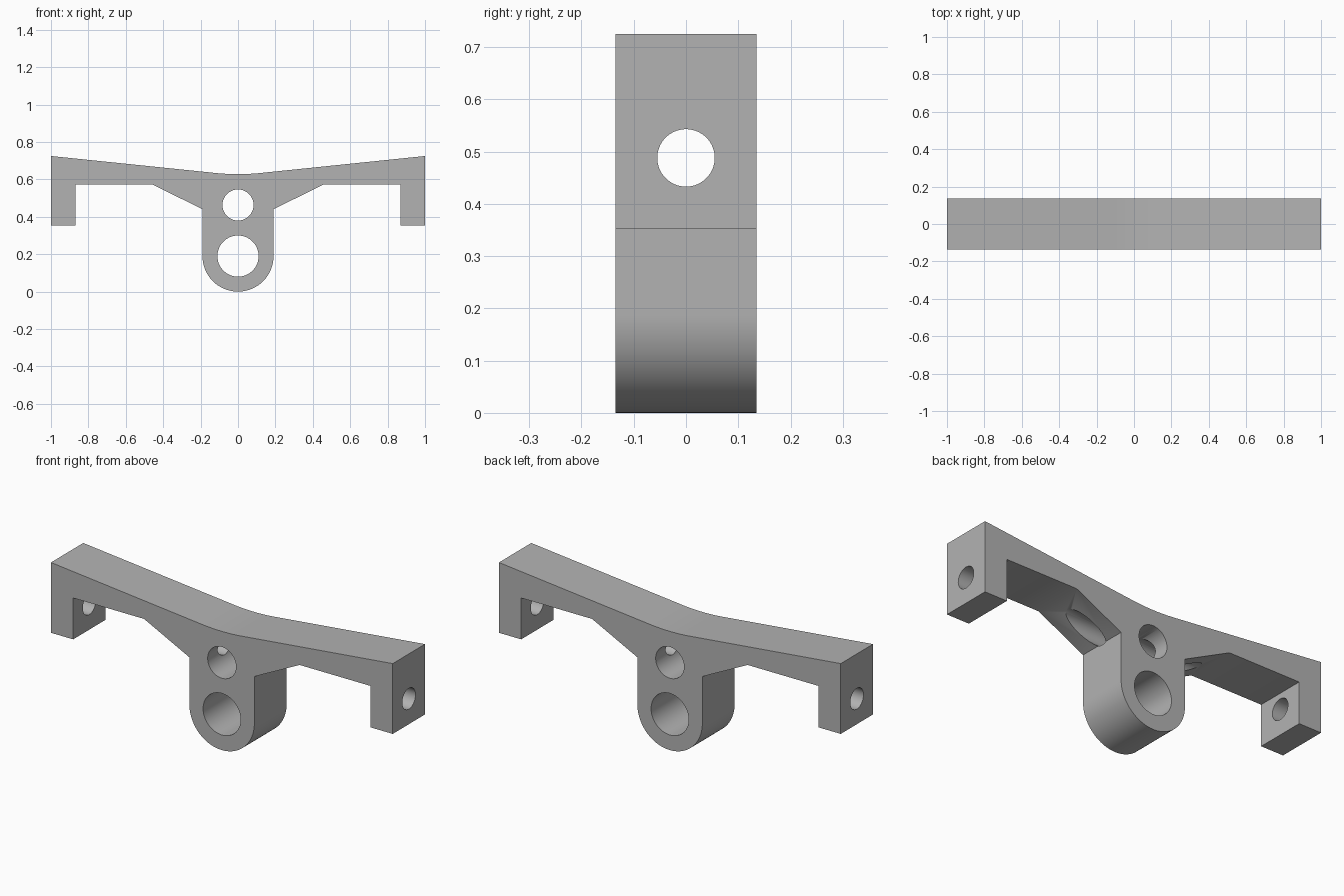
import bpy, bmesh
from math import pi, sin, cos, radians

if "Cube" in bpy.data.objects:
    bpy.data.objects.remove(bpy.data.objects["Cube"])

DEPTH = 0.27
BOSS_R = 0.19

grey = bpy.data.materials.new("plain grey")
grey.use_nodes = True
grey.diffuse_color = (0.45, 0.45, 0.45, 1)
grey.node_tree.nodes["Principled BSDF"].inputs["Base Color"].default_value = grey.diffuse_color


def cut_hole(body, name, radius, location, rotation, length):
    """Bore a round hole through the body."""
    bpy.ops.mesh.primitive_cylinder_add(vertices=64, radius=radius, depth=length,
                                        location=location, rotation=rotation)
    cutter = bpy.context.object
    cutter.name = name
    cutter.hide_render = True
    cutter.data.materials.append(grey)
    mod = body.modifiers.new(name, "BOOLEAN")
    mod.operation = "DIFFERENCE"
    mod.solver = "EXACT"
    mod.object = cutter
    bpy.context.view_layer.objects.active = body
    bpy.ops.object.modifier_apply(modifier=name)
    bpy.data.objects.remove(cutter)


# Right half of the outline: rounded boss, gusset, arm, end leg, sloping top
half = [(BOSS_R * sin(a), BOSS_R - BOSS_R * cos(a))
        for a in (pi / 2 * i / 24 for i in range(1, 25))]
half += [(0.19, 0.44), (0.455, 0.572), (0.87, 0.572), (0.87, 0.353),
         (1, 0.353), (1, 0.725)]
# Shallow curve blending the two top slopes
BLEND, SLOPE = 0.12, 0.103
half += [(x, 0.628 + SLOPE * x * x / (2 * BLEND))
         for x in (BLEND * i / 6 for i in range(6, 0, -1))]
outline = [(0, 0)] + half + [(0, 0.628)] + [(-x, z) for x, z in reversed(half)]

# Bracket body extruded front to back
bm = bmesh.new()
face = bm.faces.new([bm.verts.new((x, -DEPTH / 2, z)) for x, z in outline])
extruded = bmesh.ops.extrude_face_region(bm, geom=[face])["geom"]
bmesh.ops.translate(bm, vec=(0, DEPTH, 0),
                    verts=[g for g in extruded if isinstance(g, bmesh.types.BMVert)])
bmesh.ops.recalc_face_normals(bm, faces=bm.faces)
mesh = bpy.data.meshes.new("bracket_body")
bm.to_mesh(mesh)
bm.free()
bracket = bpy.data.objects.new("bracket_body", mesh)
bpy.context.collection.objects.link(bracket)
mesh.materials.append(grey)

# Two bores front to back, one long bore from end to end
cut_hole(bracket, "main_bore", 0.11, (0, 0, 0.19), (pi / 2, 0, 0), 1)
cut_hole(bracket, "upper_bore", 0.083, (0, 0, 0.463), (pi / 2, 0, 0), 1)
cut_hole(bracket, "long_bore", 0.055, (0, 0, 0.488), (0, pi / 2, 0), 3)

# Smooth the curved walls, keep the edges crisp
bpy.ops.object.select_all(action="DESELECT")
bracket.select_set(True)
bpy.context.view_layer.objects.active = bracket
bpy.ops.object.shade_smooth_by_angle(angle=radians(30))
